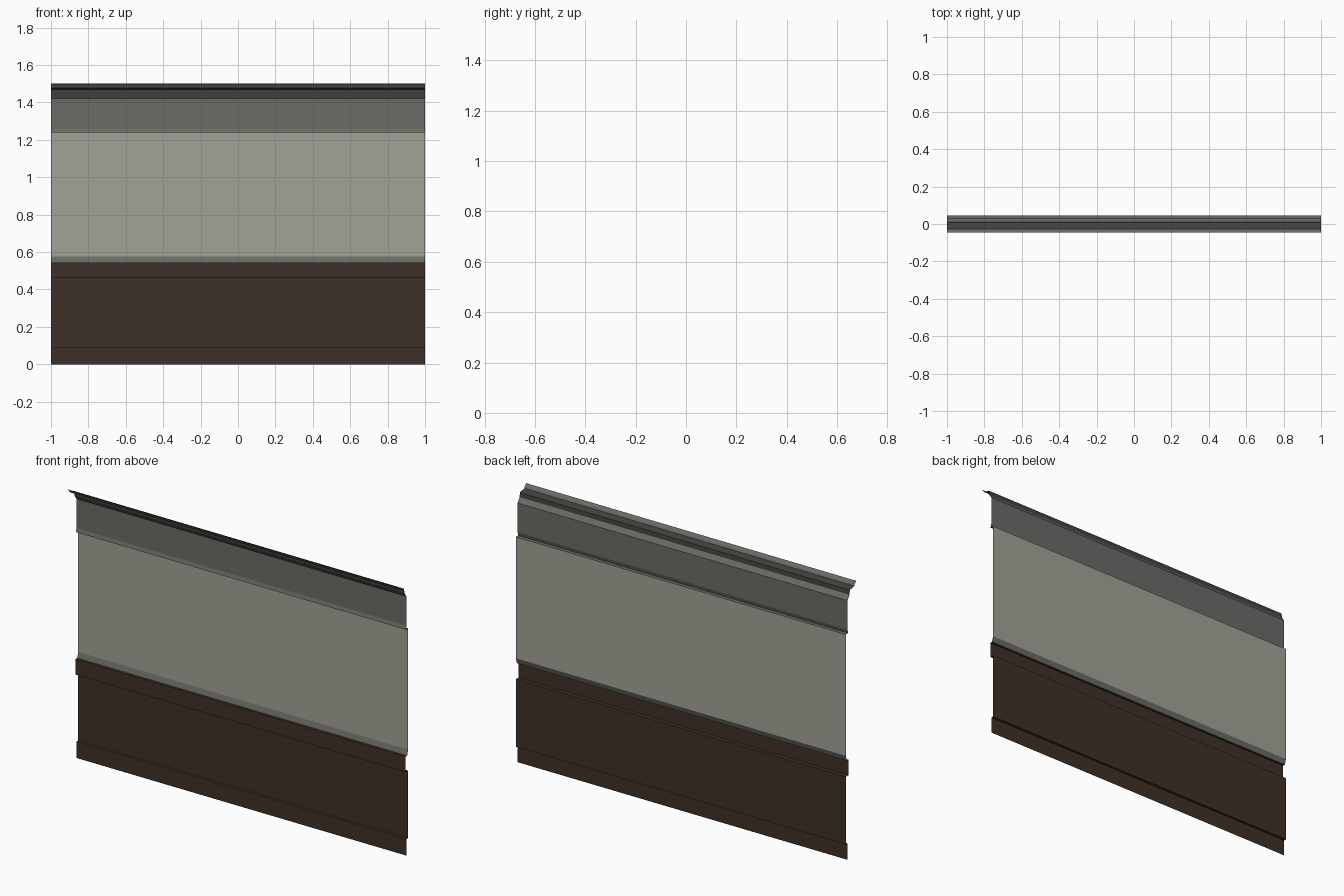
import bpy

if "Cube" in bpy.data.objects:
    bpy.data.objects.remove(bpy.data.objects["Cube"])


def material(name, rgb):
    m = bpy.data.materials.new(name)
    m.diffuse_color = (*rgb, 1.0)
    m.use_nodes = True
    m.node_tree.nodes["Principled BSDF"].inputs["Base Color"].default_value = m.diffuse_color
    return m


brown = material("dark_brown", (0.049, 0.030, 0.021))
beige = material("warm_grey", (0.36, 0.36, 0.31))
grey = material("mid_grey", (0.145, 0.145, 0.135))
dark = material("charcoal_grey", (0.055, 0.055, 0.047))


def strip(name, profile, mat):
    """Sweep an open (y, z) profile along x as a thin sheet facing the front."""
    verts = [(x, y, z) for y, z in profile for x in (-1, 1)]
    faces = [(2 * i, 2 * i + 1, 2 * i + 3, 2 * i + 2)
             for i in range(len(profile) - 1)]
    mesh = bpy.data.meshes.new(name)
    mesh.from_pydata(verts, [], faces)
    mesh.materials.append(mat)
    obj = bpy.data.objects.new(name, mesh)
    bpy.context.collection.objects.link(obj)
    return obj


# Lower wainscot: skirting, recessed panel and chair rail
strip("skirting", [(0.030, 0.0), (0.030, 0.09), (0.045, 0.09)], brown)
strip("wainscot_panel", [(0.045, 0.09), (0.045, 0.46)], brown)
strip("chair_rail", [(0.045, 0.46), (0.022, 0.46), (0.022, 0.545),
                     (0.036, 0.545)], brown)

# Sloped trim above the rail and the plain wall field
strip("rail_trim", [(0.036, 0.545), (0.045, 0.575)], grey)
strip("wall_field", [(0.045, 0.575), (0.045, 1.24)], beige)

# Frieze board with a small bottom bead
strip("frieze", [(0.045, 1.24), (0.024, 1.24), (0.030, 1.26),
                 (0.030, 1.42)], grey)

# Cornice: cove, recessed fascia and soffit, projecting crown
strip("cornice_cove", [(0.030, 1.42), (0.012, 1.445)], grey)
strip("cornice_fascia", [(0.012, 1.445), (0.010, 1.47), (-0.028, 1.478)], dark)
strip("cornice_crown", [(-0.028, 1.478), (-0.033, 1.487), (-0.045, 1.50)], grey)
